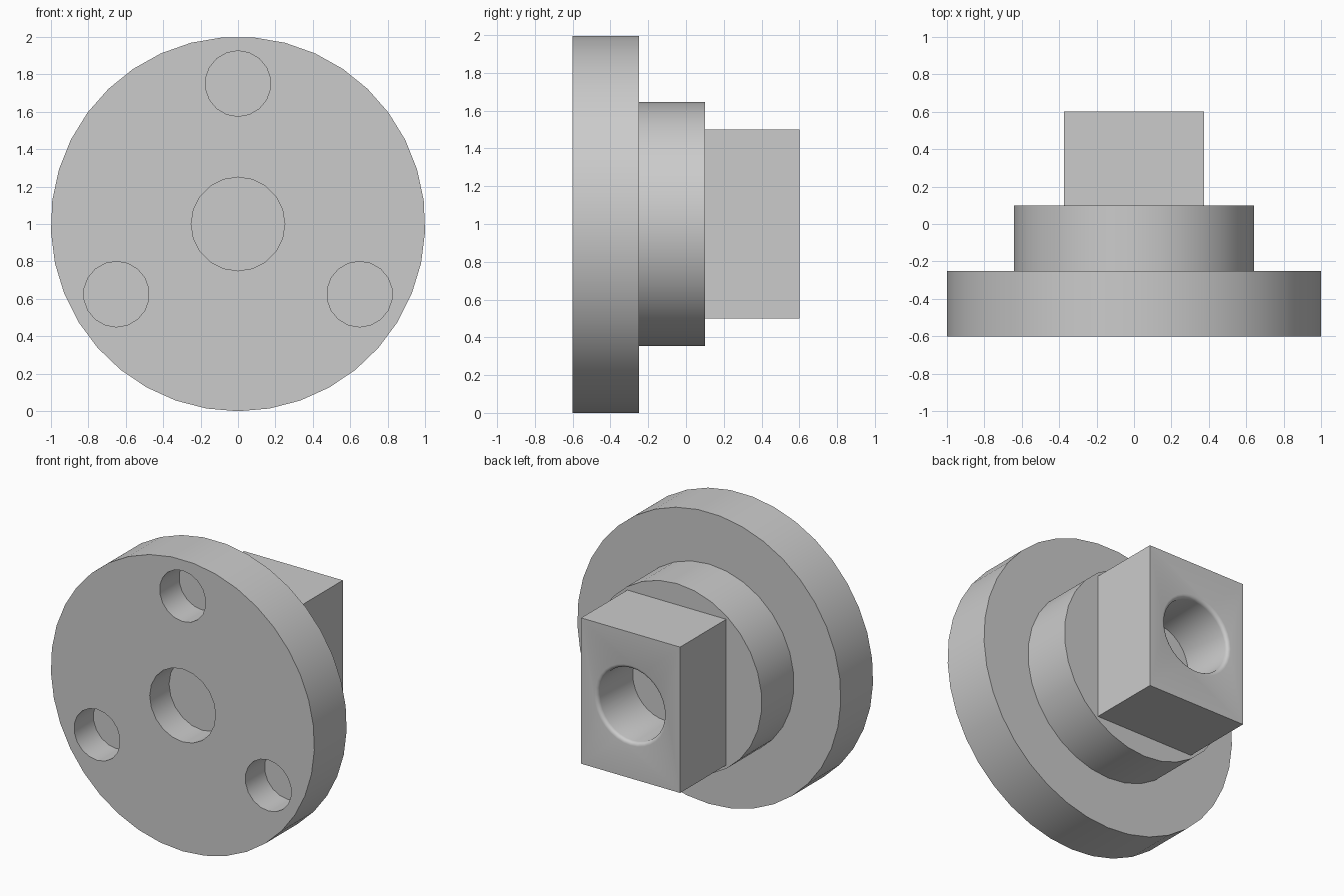
import bpy
import bmesh
from math import sin, cos, pi, radians

cube = bpy.data.objects.get("Cube")
if cube:
    bpy.data.objects.remove(cube, do_unlink=True)

AXIS_Z = 1.0
FRONT, FLANGE_BACK, HUB_BACK, BOSS_BACK = -0.6, -0.25, 0.1, 0.6

steel = bpy.data.materials.new("plain_grey")
steel.use_nodes = True
grey = (0.6, 0.6, 0.6, 1.0)
steel.diffuse_color = grey
steel.node_tree.nodes["Principled BSDF"].inputs["Base Color"].default_value = grey


def finish(name, bm):
    bmesh.ops.recalc_face_normals(bm, faces=bm.faces)
    mesh = bpy.data.meshes.new(name)
    bm.to_mesh(mesh)
    bm.free()
    mesh.materials.append(steel)
    obj = bpy.data.objects.new(name, mesh)
    bpy.context.collection.objects.link(obj)
    return obj


def turned(name, profile, sides, x=0.0, z=AXIS_Z):
    """Solid turned around a y-parallel axis; profile holds (radius, y)."""
    bm = bmesh.new()
    rings = []
    for r, y in profile:
        angles = [2 * pi * i / sides - pi / 2 for i in range(sides)]
        rings.append([bm.verts.new((x + r * cos(a), y, z + r * sin(a))) for a in angles])
    for a, b in zip(rings, rings[1:]):
        for i in range(sides):
            j = (i + 1) % sides
            bm.faces.new((a[i], a[j], b[j], b[i]))
    bm.faces.new(rings[0])
    bm.faces.new(rings[-1])
    return finish(name, bm)


def select_only(obj):
    bpy.ops.object.select_all(action='DESELECT')
    obj.select_set(True)
    bpy.context.view_layer.objects.active = obj


def cut(obj, cutter):
    """Subtract the cutter and discard it."""
    cutter.hide_render = True
    mod = obj.modifiers.new("hole", 'BOOLEAN')
    mod.operation = 'DIFFERENCE'
    mod.solver = 'EXACT'
    mod.object = cutter
    select_only(obj)
    bpy.ops.object.modifier_apply(modifier=mod.name)
    bpy.data.objects.remove(cutter, do_unlink=True)


# Round flange with a central pocket and three blind bolt holes
flange = turned("flange", [(1.0, FRONT), (1.0, FLANGE_BACK)], 37)
pocket_floor = FRONT + 0.21
pocket = [(0.25, FRONT - 0.1), (0.25, pocket_floor)]
cut(flange, turned("pocket_cutter", pocket, 20))
for k in range(3):
    a = radians(90 + 120 * k)
    bolt = [(0.175, FRONT - 0.1), (0.175, pocket_floor)]
    cut(flange, turned("bolt_cutter", bolt, 18, 0.75 * cos(a), AXIS_Z + 0.75 * sin(a)))

# Round hub behind the flange
hub = turned("hub", [(0.645, FLANGE_BACK), (0.645, HUB_BACK)], 30)

# Rectangular boss at the back
bm = bmesh.new()
bmesh.ops.create_cube(bm, size=1.0)
for v in bm.verts:
    v.co.x *= 0.75
    v.co.y = BOSS_BACK if v.co.y > 0 else HUB_BACK
    v.co.z += AXIS_Z
boss = finish("square_boss", bm)

# Socket in the boss with a rounded lip
lip = 0.025
socket = [(0.25, BOSS_BACK - 0.38)]
for k in range(5):
    a = pi / 2 * k / 4
    socket.append((0.25 + lip * (1 - cos(a)), BOSS_BACK - lip * (1 - sin(a))))
socket.append((0.25 + lip, BOSS_BACK + 0.1))
cut(boss, turned("socket_cutter", socket, 32))

# Smooth walls, sharp rims
for part in (flange, hub, boss):
    select_only(part)
    bpy.ops.object.shade_smooth_by_angle(angle=radians(30))
